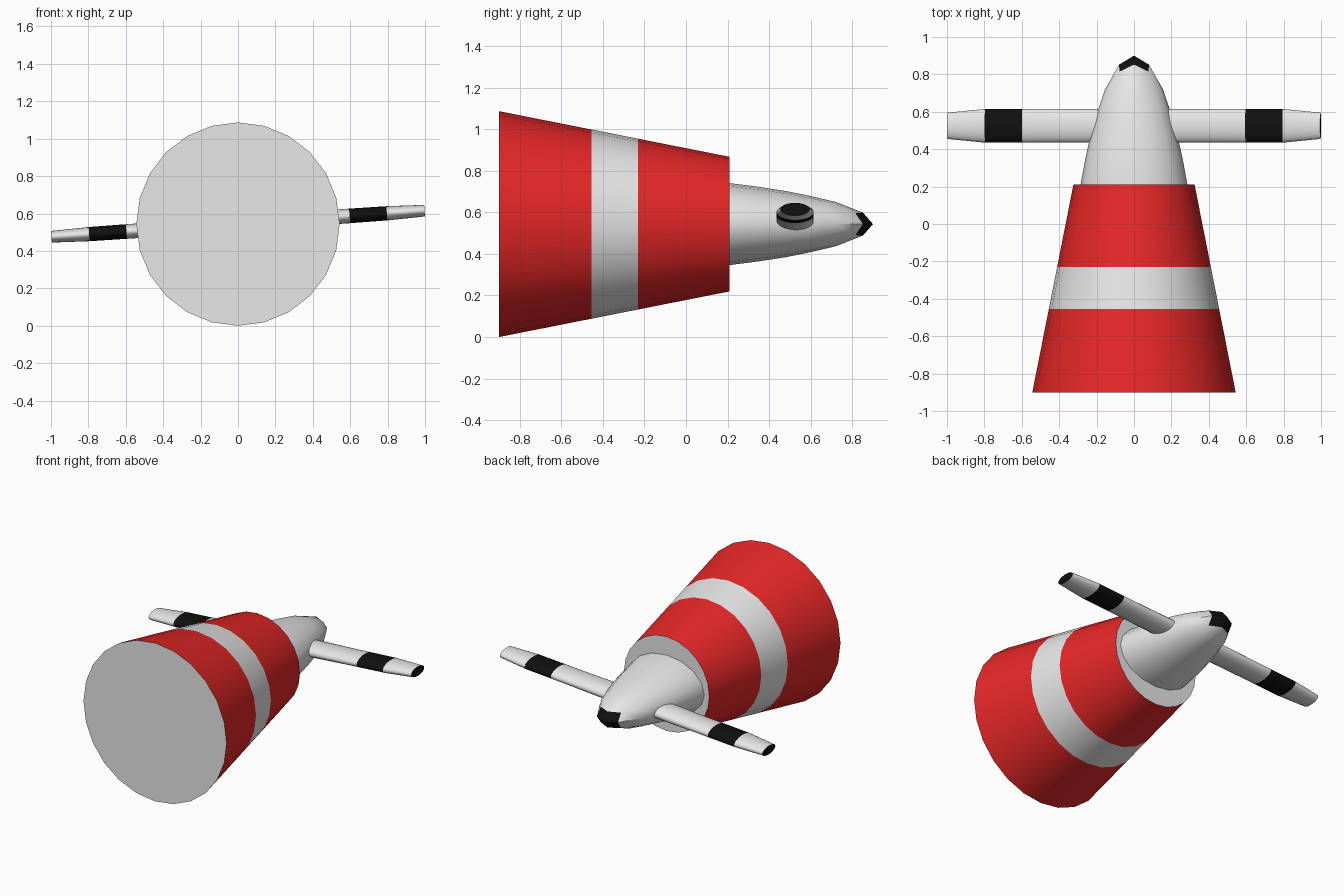
import bpy, bmesh, math
from mathutils import Matrix, Vector

if "Cube" in bpy.data.objects:
    bpy.data.objects.remove(bpy.data.objects["Cube"], do_unlink=True)

AXIS_Z = 0.5435


def make_material(name, rgb):
    mat = bpy.data.materials.new(name)
    mat.use_nodes = True
    mat.diffuse_color = (*rgb, 1)
    mat.node_tree.nodes["Principled BSDF"].inputs["Base Color"].default_value = (*rgb, 1)
    return mat


RED, WHITE, BLACK = range(3)
MATS = [make_material("red", (0.8, 0.02, 0.02)),
        make_material("white", (0.8, 0.8, 0.8)),
        make_material("black", (0.005, 0.005, 0.005))]


def finish(name, bm, angle=40):
    bmesh.ops.recalc_face_normals(bm, faces=bm.faces[:])
    mesh = bpy.data.meshes.new(name)
    bm.to_mesh(mesh)
    bm.free()
    for mat in MATS:
        mesh.materials.append(mat)
    obj = bpy.data.objects.new(name, mesh)
    bpy.context.collection.objects.link(obj)
    bpy.ops.object.select_all(action='DESELECT')
    obj.select_set(True)
    bpy.context.view_layer.objects.active = obj
    bpy.ops.object.shade_smooth_by_angle(angle=math.radians(angle))
    return obj


def bridge(bm, ring_a, ring_b, mat):
    n = len(ring_a)
    for i in range(n):
        j = (i + 1) % n
        bm.faces.new((ring_a[i], ring_a[j], ring_b[j], ring_b[i])).material_index = mat


def loft(name, stations, span_mats, cap_mats, sides, matrix):
    """Elliptical sections (height, radius a, radius b) along local z, capped."""
    bm = bmesh.new()
    rings = []
    for h, ra, rb in stations:
        angles = [math.tau * i / sides for i in range(sides)]
        rings.append([bm.verts.new(matrix @ Vector((ra * math.cos(t), rb * math.sin(t), h)))
                      for t in angles])
    for a, b, mat in zip(rings, rings[1:], span_mats):
        bridge(bm, a, b, mat)
    for ring, mat in zip((rings[0], rings[-1]), cap_mats):
        bm.faces.new(ring).material_index = mat
    return finish(name, bm)


# Striped tapered tower, lying along y
def tower_radius(y):
    return 0.5435 + (0.324 - 0.5435) * (y + 0.9) / 1.11


tower_y = (-0.9, -0.455, -0.23, 0.21)
along_y = Matrix.Translation((0, 0, AXIS_Z)) @ Matrix.Rotation(-math.pi / 2, 4, 'X')
loft("tower", [(y, tower_radius(y), tower_radius(y)) for y in tower_y],
     (RED, WHITE, RED), (WHITE, WHITE), 24, along_y)

# Nacelle: flattened rounded body with a four-quad black nose
PROFILE = [(-0.05, 0.30), (0.21, 0.286), (0.35, 0.26), (0.48, 0.231), (0.62, 0.19),
           (0.72, 0.155), (0.815, 0.109), (0.852, 0.08), (0.9, 0.0)]
FLAT = 0.69


def nacelle_radius(y):
    for (y0, r0), (y1, r1) in zip(PROFILE, PROFILE[1:]):
        if y <= y1:
            return r0 + (r1 - r0) * (y - y0) / (y1 - y0)
    return 0.0


def nacelle_ring(bm, count, levels):
    """Ring whose y cycles through levels, on the body profile."""
    ring = []
    for i in range(count):
        t, y = math.tau * i / count, levels[i % len(levels)]
        r = nacelle_radius(y)
        ring.append(bm.verts.new((r * math.cos(t), y, AXIS_Z + FLAT * r * math.sin(t))))
    return ring


bm = bmesh.new()
pole = bm.verts.new((0, 0.9, AXIS_Z))
nose = nacelle_ring(bm, 8, (0.852, 0.815))
shoulder = nacelle_ring(bm, 16, (0.72, 0.70, 0.65, 0.70))
for k in range(4):
    mid, corner, nxt = nose[2 * k], nose[2 * k + 1], nose[(2 * k + 2) % 8]
    s = [shoulder[(4 * k + i) % 16] for i in range(5)]
    bm.faces.new((pole, mid, corner, nxt)).material_index = BLACK
    for quad in ((mid, s[0], s[1], corner), (corner, s[1], s[2], s[3]),
                 (corner, s[3], s[4], nxt)):
        bm.faces.new(quad).material_index = WHITE
previous = shoulder
for levels in ((0.60, 0.59, 0.57, 0.59), (0.48,), (0.35,), (0.21,), (-0.05,)):
    ring = nacelle_ring(bm, 16, levels)
    bridge(bm, previous, ring, WHITE)
    previous = ring
bm.faces.new(previous).material_index = WHITE
finish("nacelle", bm)

# Two blades on one tilted line, each with a black band and a black tip
for name, turn in (("left_blade", 0), ("right_blade", math.pi)):
    tilt = Matrix.Rotation(math.radians(-4) + turn, 4, 'Y')
    placed = (Matrix.Translation((0, 0.525, AXIS_Z + 0.002)) @ tilt
              @ Matrix.Rotation(math.pi / 2, 4, 'Y'))
    loft(name, [(0.02, 0.048, 0.09), (0.5, 0.039, 0.09), (0.598, 0.039, 0.09),
                (0.798, 0.038, 0.09), (1.0, 0.031, 0.07)],
         (WHITE, WHITE, BLACK, WHITE), (WHITE, BLACK), 24, placed)
